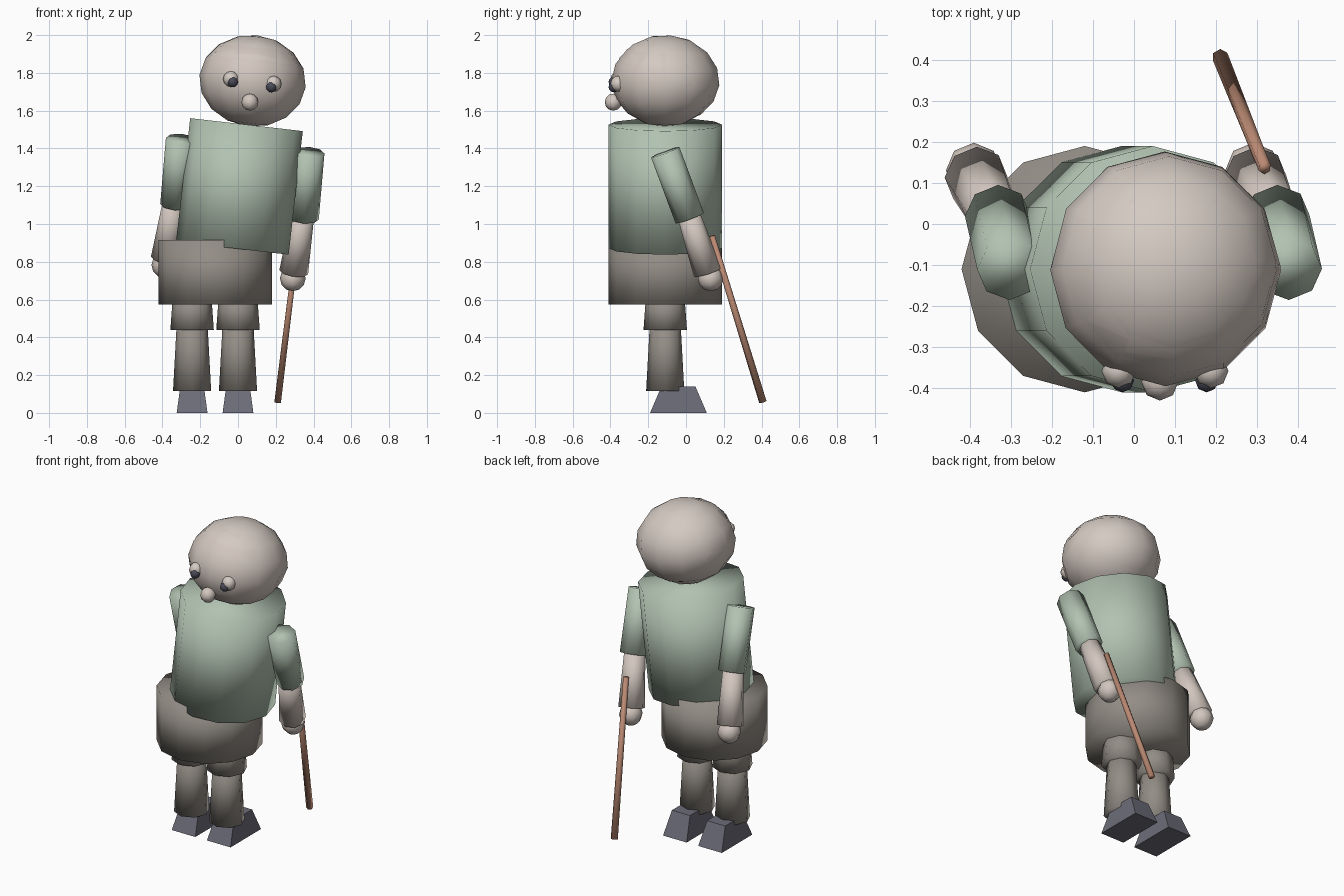
import bpy, bmesh, math
from mathutils import Vector, Matrix

if "Cube" in bpy.data.objects:
    bpy.data.objects.remove(bpy.data.objects["Cube"])


def material(name, rgb):
    m = bpy.data.materials.new(name)
    m.diffuse_color = (*rgb, 1)
    m.use_nodes = True
    m.node_tree.nodes["Principled BSDF"].inputs["Base Color"].default_value = m.diffuse_color
    return m


SKIN = material("skin", (0.65, 0.57, 0.52))
HAIR = material("pale_hair", (0.66, 0.59, 0.54))
SHIRT = material("sage_green", (0.44, 0.54, 0.44))
TROUSER = material("warm_grey", (0.29, 0.265, 0.235))
SHOE = material("slate", (0.15, 0.15, 0.19))
WOOD = material("wood", (0.49, 0.25, 0.17))
PUPIL = material("dark_pupil", (0.07, 0.07, 0.10))

LEAN = math.radians(6.6)  # sideways lean of the upper body


def finish(name, bm, mat, smooth=True):
    me = bpy.data.meshes.new(name)
    bmesh.ops.recalc_face_normals(bm, faces=bm.faces)
    for f in bm.faces:
        f.smooth = smooth
    bm.to_mesh(me)
    bm.free()
    me.materials.append(mat)
    ob = bpy.data.objects.new(name, me)
    bpy.context.collection.objects.link(ob)
    return ob


def tube(name, a, b, ra, rb, mat, sides=8):
    """Capped, tapered cylinder from point a to point b."""
    a, b = Vector(a), Vector(b)
    d = b - a
    if d.z < 0:
        a, b, ra, rb, d = b, a, rb, ra, -d
    bm = bmesh.new()
    rot = Vector((0, 0, 1)).rotation_difference(d).to_matrix().to_4x4()
    bmesh.ops.create_cone(bm, cap_ends=True, segments=sides, radius1=ra, radius2=rb,
                          depth=d.length, matrix=Matrix.Translation((a + b) / 2) @ rot)
    return finish(name, bm, mat)


def ball(name, c, r, mat, seg=8, rings=6, squash=1.0, tilt=(0, 0)):
    bm = bmesh.new()
    m = (Matrix.Translation(c) @ Matrix.Rotation(tilt[1], 4, 'Y')
         @ Matrix.Rotation(tilt[0], 4, 'X') @ Matrix.Diagonal((1, 1, squash, 1)))
    bmesh.ops.create_uvsphere(bm, u_segments=seg, v_segments=rings, radius=r, matrix=m)
    return finish(name, bm, mat)


# Trunk: upright hips and leaning shirt
tube("hips", (-0.12, -0.11, 0.575), (-0.12, -0.11, 0.915), 0.30, 0.30, TROUSER, 12)
tube("torso", (-0.03, -0.11, 0.872), (0.045, -0.11, 1.526), 0.30, 0.30, SHIRT, 12)

# Head with a hair cap that barely breaks through the top and back
ball("head", (0.077, -0.112, 1.756), 0.283, SKIN, 12, 8, 0.85, (0, LEAN))
ball("hair", (0.078, -0.103, 1.764), 0.281, HAIR, 12, 8, 0.84, (math.radians(-6), LEAN))

# Face
ball("nose", (0.063, -0.385, 1.645), 0.045, SKIN)
for side, wx, wz, px, pz in (("left", -0.037, 1.767, -0.028, 1.752),
                             ("right", 0.188, 1.742, 0.177, 1.725)):
    ball("eye_" + side, (wx, -0.358, wz), 0.042, HAIR)
    ball("pupil_" + side, (px, -0.382, pz), 0.028, PUPIL)

# Arms: the far arm repeats the near one, shifted along the lean
for side, dx, dz in (("right", 0, 0), ("left", -0.68, 0.07)):
    def p(x, y, z):
        return (x + dx, y, z + dz)
    tube("sleeve_" + side, p(0.378, -0.11, 1.38), p(0.348, 0.02, 1.03), 0.08, 0.08, SHIRT)
    tube("forearm_" + side, p(0.345, 0.01, 1.06), p(0.295, 0.115, 0.745), 0.06, 0.077, SKIN)
    ball("hand_" + side, p(0.29, 0.13, 0.712), 0.068, SKIN)

# Legs and wedge shoes
for side, x in (("left", -0.243), ("right", 0.0)):
    tube("short_leg_" + side, (x, -0.11, 0.44), (x, -0.11, 0.62), 0.115, 0.102, TROUSER)
    tube("lower_leg_" + side, (x, -0.11, 0.115), (x, -0.11, 0.50), 0.101, 0.08, TROUSER)
    bm = bmesh.new()
    bmesh.ops.create_cube(bm, size=1)
    for v in bm.verts:
        top = v.co.z > 0
        v.co = (x + v.co.x * (0.125 if top else 0.163),
                -0.04 + v.co.y * (0.18 if top else 0.30), 0.14 if top else 0)
    finish("shoe_" + side, bm, SHOE, smooth=False)

# Walking cane
tube("cane", (0.21, 0.407, 0.057), (0.318, 0.137, 0.937), 0.02, 0.016, WOOD, 6)
